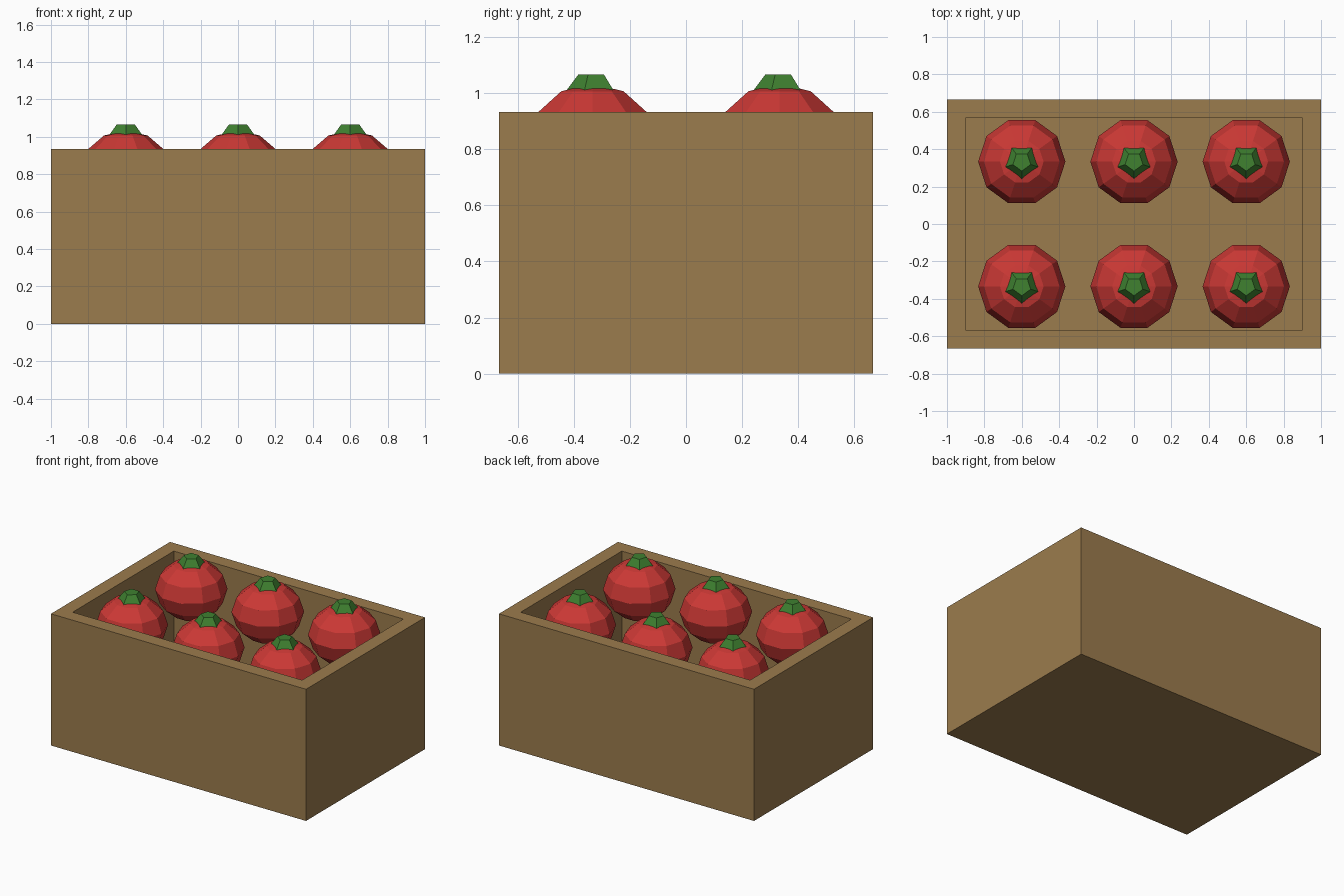
import bpy, bmesh
from math import sin, cos, pi, radians

if "Cube" in bpy.data.objects:
    bpy.data.objects.remove(bpy.data.objects["Cube"])


def material(name, rgb):
    m = bpy.data.materials.new(name)
    m.diffuse_color = (*rgb, 1)
    m.use_nodes = True
    m.node_tree.nodes["Principled BSDF"].inputs["Base Color"].default_value = m.diffuse_color
    return m


WOOD = material("wood", (0.33, 0.20, 0.075))
RED = material("red_skin", (0.60, 0.04, 0.035))
GREEN = material("green_stem", (0.05, 0.22, 0.03))


def finish(bm, name, mat, loc=(0, 0, 0)):
    bmesh.ops.recalc_face_normals(bm, faces=bm.faces)
    me = bpy.data.meshes.new(name)
    bm.to_mesh(me)
    bm.free()
    me.materials.append(mat)
    ob = bpy.data.objects.new(name, me)
    ob.location = loc
    bpy.context.collection.objects.link(ob)
    return ob


def lathe(name, profile, segs, phase, mat, loc):
    """Faceted solid of revolution; a zero radius gives a pole, otherwise ends are capped."""
    bm = bmesh.new()
    rings = []
    for r, z in profile:
        if r < 1e-6:
            rings.append([bm.verts.new((0, 0, z))] * segs)
        else:
            angles = [phase + 2 * pi * i / segs for i in range(segs)]
            rings.append([bm.verts.new((r * cos(a), r * sin(a), z)) for a in angles])
    for lo, hi in zip(rings, rings[1:]):
        for i in range(segs):
            j = (i + 1) % segs
            bm.faces.new(list(dict.fromkeys((lo[i], lo[j], hi[j], hi[i]))))
    for ring in (rings[0], rings[-1]):
        if ring[0] is not ring[1]:
            bm.faces.new(ring)
    return finish(bm, name, mat, loc)


# Open crate: box, rim inset, cavity pushed down to the floor
W, D, H, WALL = 2.0, 4 / 3, 14 / 15, 0.1
bm = bmesh.new()
bmesh.ops.create_cube(bm, size=1)
for v in bm.verts:
    v.co = (v.co.x * W, v.co.y * D, (v.co.z + 0.5) * H)
bm.normal_update()
top = max(bm.faces, key=lambda f: f.calc_center_median().z)
bmesh.ops.inset_region(bm, faces=[top], thickness=WALL, use_even_offset=True)
cavity = bmesh.ops.extrude_face_region(bm, geom=[top])
for v in [g for g in cavity["geom"] if isinstance(g, bmesh.types.BMVert)]:
    v.co.z = WALL
if top.is_valid:
    bmesh.ops.delete(bm, geom=[top], context='FACES_ONLY')
finish(bm, "crate", WOOD)

# Tomatoes: squashed ten-sided spheres, each with a tapered five-sided stem
R, RZ, CZ = 0.2333, 0.2, 0.8333
body = [(R * sin(pi * k / 6), -RZ * cos(pi * k / 6)) for k in range(7)]
stem = [(0.1, 1.0), (0.05, 1.0667)]
n = 0
for y in (-1 / 3, 1 / 3):
    for x in (-0.6, 0, 0.6):
        n += 1
        lathe(f"tomato_{n}", body, 10, 0, RED, (x, y, CZ))
        lathe(f"tomato_stem_{n}", stem, 5, radians(-90), GREEN, (x, y, 0))
